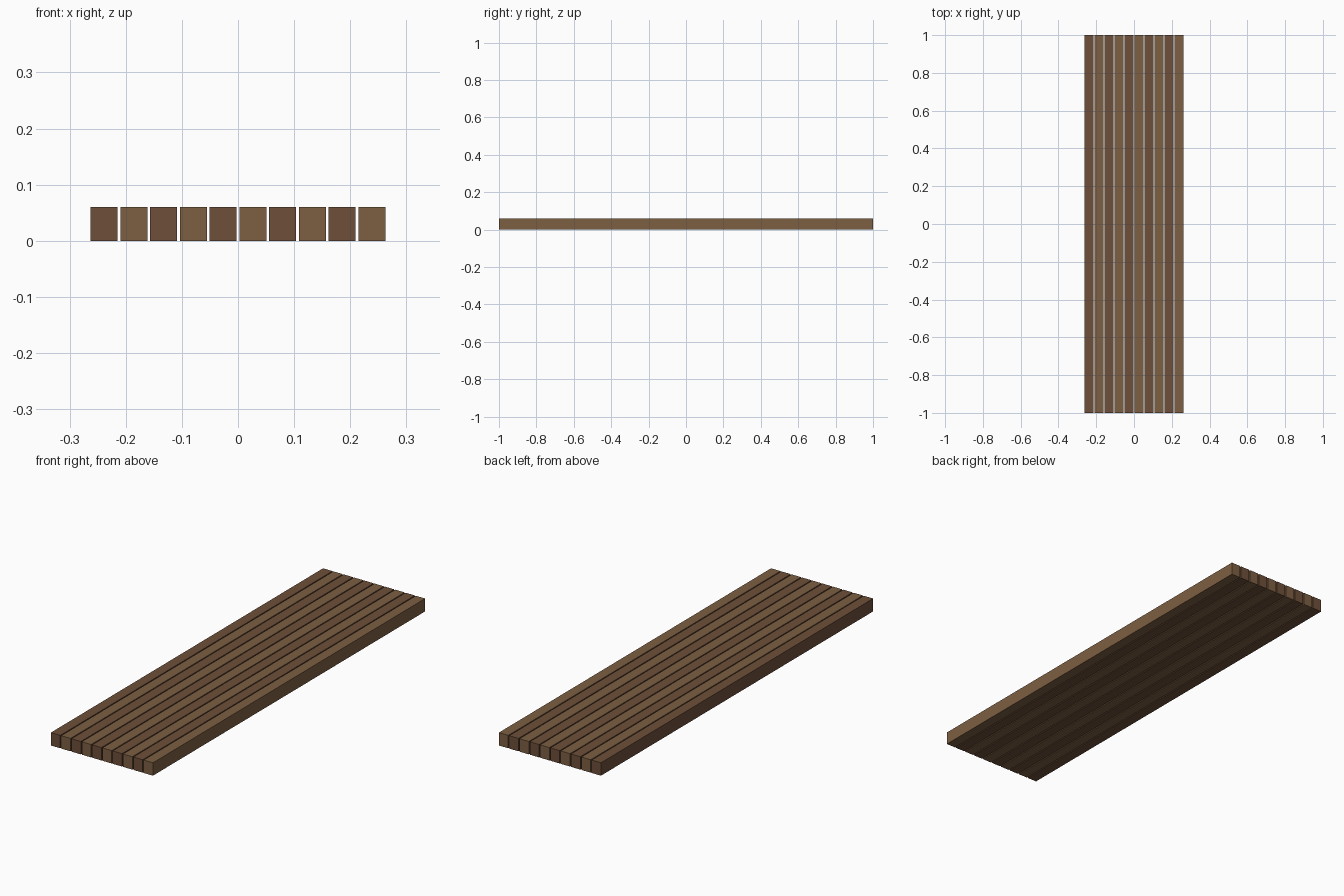
import bpy

if "Cube" in bpy.data.objects:
    bpy.data.objects.remove(bpy.data.objects["Cube"])

COUNT, WIDTH, PITCH, LENGTH, HEIGHT = 10, 0.048, 0.053, 2.0, 0.06


def material(name, rgb):
    m = bpy.data.materials.new(name)
    m.diffuse_color = (*rgb, 1)
    m.use_nodes = True
    m.node_tree.nodes["Principled BSDF"].inputs["Base Color"].default_value = m.diffuse_color
    return m


woods = [material("dark_wood", (0.156, 0.078, 0.042)),
         material("light_wood", (0.205, 0.114, 0.054))]

# Row of separate slats in alternating wood tones
for i in range(COUNT):
    x = (i - (COUNT - 1) / 2) * PITCH
    bpy.ops.mesh.primitive_cube_add(size=1, location=(x, 0, HEIGHT / 2))
    slat = bpy.context.object
    slat.name = f"slat_{i + 1}"
    slat.scale = (WIDTH, LENGTH, HEIGHT)
    slat.data.materials.append(woods[i % 2])
